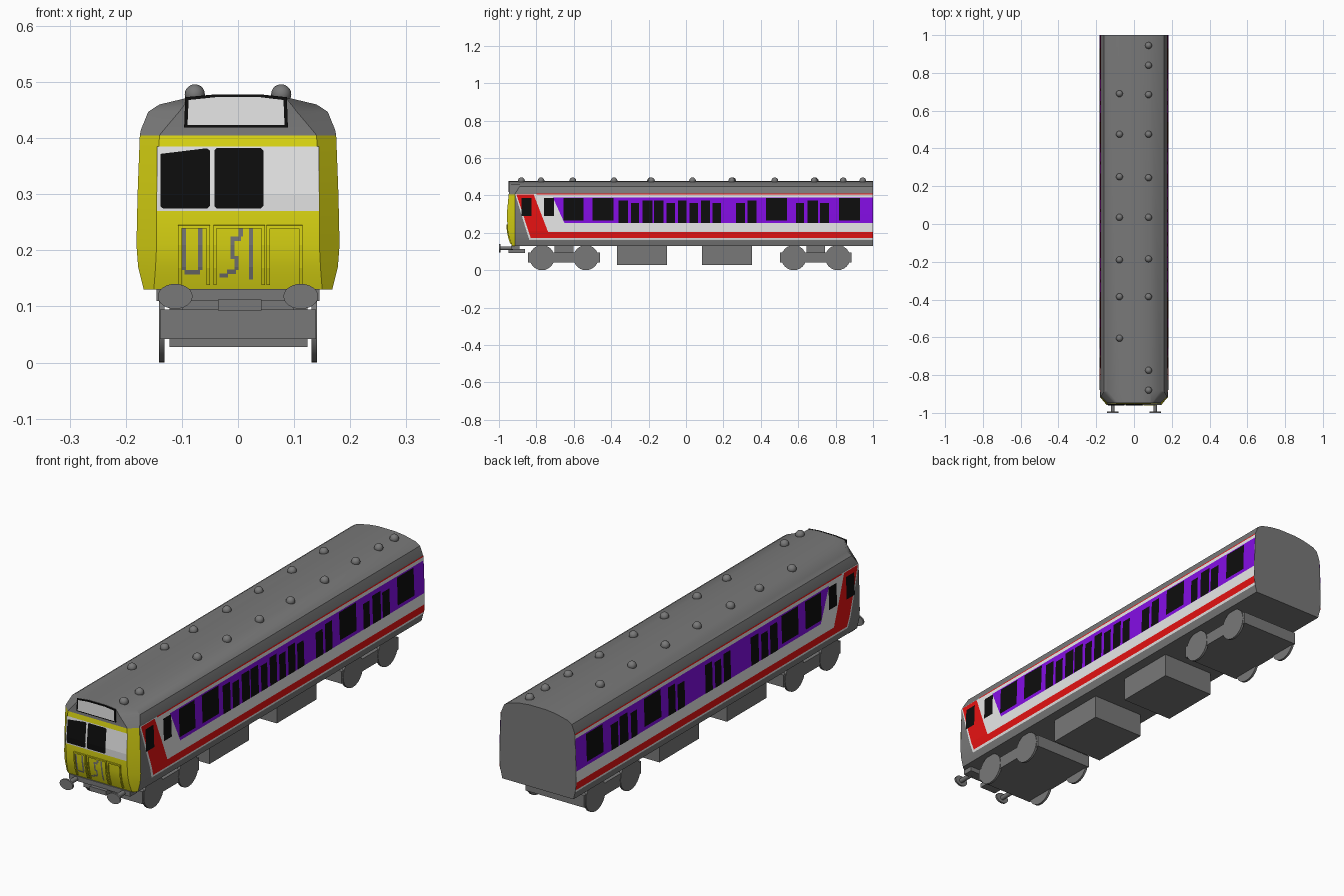
import bpy, bmesh, math
from mathutils import Vector

if "Cube" in bpy.data.objects:
    bpy.data.objects.remove(bpy.data.objects["Cube"])

def material(name, rgb):
    m = bpy.data.materials.new(name)
    m.diffuse_color = (*rgb, 1)
    m.use_nodes = True
    m.node_tree.nodes["Principled BSDF"].inputs["Base Color"].default_value = m.diffuse_color
    return m

GREY = material("grey", (.19, .19, .19))
YELLOW = material("yellow", (.75, .71, .007))
WHITE = material("white", (.8, .8, .8))
RED = material("red", (.8, .006, .006))
PURPLE = material("purple", (.23, .004, .78))
BLACK = material("black", (.004, .004, .004))

def finish(name, bm, mats, smooth=None):
    me = bpy.data.meshes.new(name)
    bm.to_mesh(me)
    bm.free()
    ob = bpy.data.objects.new(name, me)
    bpy.context.collection.objects.link(ob)
    for m in mats:
        me.materials.append(m)
    if smooth:
        bpy.ops.object.select_all(action='DESELECT')
        ob.select_set(True)
        bpy.context.view_layer.objects.active = ob
        bpy.ops.object.shade_smooth_by_angle(angle=math.radians(smooth))
    return ob

# Body rows: side x, z, front x, front y, side y where the nose begins
ROWS = [(.168, .130, .150, -.930, -.915), (.178, .170, .147, -.945, -.915),
        (.181, .210, .145, -.953, -.915), (.179, .300, .145, -.958, -.915),
        (.175, .405, .140, -.948, -.915), (.173, .415, .132, -.947, -.910),
        (.160, .447, .105, -.947, -.890), (.140, .460, .095, -.947, -.885),
        (.085, .473, .085, -.947, -.880), (.040, .478, .040, -.947, -.880)]

def lookup(z, col):
    for a, b in zip(ROWS, ROWS[1:]):
        if z <= b[1]:
            t = max(0, (z - a[1]) / (b[1] - a[1]))
            return a[col] + t * (b[col] - a[col])
    return ROWS[-1][col]

# Body shell with tapered cab nose
bm = bmesh.new()
rings = [[bm.verts.new(p) for p in ((-xs, 1, z), (-xs, ys, z), (-xf, yf, z),
                                    (xf, yf, z), (xs, ys, z), (xs, 1, z))]
         for xs, z, xf, yf, ys in ROWS]
for r, (a, b) in enumerate(zip(rings, rings[1:])):
    for c in range(6):
        d = (c + 1) % 6
        f = bm.faces.new((a[c], a[d], b[d], b[c]))
        f.material_index = 1 if c in (1, 2, 3) and r < 4 else 0
bm.faces.new(rings[0])
bm.faces.new(rings[-1])
bmesh.ops.recalc_face_normals(bm, faces=bm.faces)
finish("body_shell", bm, [GREY, YELLOW], 25)

def plates(name, polys, mat, side, lift, thick=0):
    """Flat polygons (u, z) wrapped on the body; side is -1/1, or 0 for the nose."""
    bm = bmesh.new()
    for poly in polys:
        bm.faces.new([bm.verts.new((0, u, z) if side else (u, 0, z)) for u, z in poly])
    for row in ROWS:
        bmesh.ops.bisect_plane(bm, geom=bm.verts[:] + bm.edges[:] + bm.faces[:],
                               plane_co=(0, 0, row[1]), plane_no=(0, 0, 1))
    for v in bm.verts:
        if side:
            v.co.x = side * (lookup(v.co.z, 0) + lift)
        else:
            v.co.y = lookup(v.co.z, 3) - lift
    bm.normal_update()
    out = Vector((side, 0, 0)) if side else Vector((0, -1, 0))
    bmesh.ops.reverse_faces(bm, faces=[f for f in bm.faces if f.normal.dot(out) < 0])
    ob = finish(name, bm, [mat])
    if thick:
        mod = ob.modifiers.new("thickness", 'SOLIDIFY')
        mod.thickness = thick
        mod.offset = 1
    return ob

def rect(u0, u1, z0, z1):
    return [(u0, z0), (u1, z0), (u1, z1), (u0, z1)]

# Side livery and windows
BIG = [(-.655, -.548), (-.5, -.388), (.427, .54), (.818, .93)]
TALL = [(-.36, -.31), (-.232, -.18), (-.172, -.12), (-.043, .004), (.08, .128),
        (.33, .378), (.65, .705)]
LOW = [(-.295, -.25), (-.103, -.06), (.02, .063), (.142, .187), (.267, .315),
       (.588, .63), (.717, .765)]
LEFT_BLANKS = (-.172, -.103, .142)      # windows missing on the left side
for side, tag in ((1, "right"), (-1, "left")):
    plates(tag + "_white_band", [[(-.914, .408), (-.838, .162), (1, .162), (1, .408)]],
           WHITE, side, .0008)
    plates(tag + "_purple_band", [[(-.712, .39), (-.65, .252), (1, .252), (1, .39)]],
           PURPLE, side, .0018)
    plates(tag + "_red_stripes", [
        [(-.907, .406), (-.83, .172), (-.725, .172), (-.815, .406)],
        [(-.738, .204), (-.725, .172), (1, .172), (1, .204)],
        rect(-.8, 1, .405, .410)], RED, side, .0018)
    wins = [rect(*w, .29, .385) for w in ((-.88, -.825), (-.76, -.707))]
    wins += [rect(*w, .267, .385) for w in BIG]
    for group, top in ((TALL, .372), (LOW, .36)):
        wins += [rect(*w, .252, top) for w in group
                 if side > 0 or w[0] not in LEFT_BLANKS]
    plates(tag + "_windows", wins, BLACK, side, .0028)

# Cab front: white band, windscreens, route box
plates("front_white_band", [rect(-.144, .144, .27, .385)], WHITE, 0, .001)
plates("windscreens", [
    [(-.138, .278), (-.134, .275), (-.054, .275), (-.05, .279), (-.05, .378),
     (-.056, .382), (-.138, .372)],
    [(-.042, .279), (-.038, .275), (.041, .275), (.045, .279), (.045, .378),
     (.041, .382), (-.038, .382), (-.042, .378)]], BLACK, 0, .002)
plates("route_box_frame", [[(-.096, .419), (.089, .419), (.087, .473), (.04, .478),
                            (-.04, .478), (-.094, .473)]], BLACK, 0, .002, .004)
plates("route_box_panel", [[(-.090, .423), (.083, .423), (.081, .468), (.04, .473),
                            (-.04, .473), (-.088, .468)]], WHITE, 0, .0068)

# Cab front: ribs round the lower panels, and hanging hoses
ribs = [rect(x, x + .006, .14, .245) for x in (-.107, -.056, -.044, .042, .051, .109)]
ribs += [rect(-.101, -.056, .239, .245), rect(-.038, .042, .239, .245),
         rect(.057, .109, .239, .245)]
plates("front_ribs", ribs, YELLOW, 0, 0, .005)
hoses = [rect(-.1, -.093, .165, .243), rect(-.071, -.063, .165, .243),
         rect(-.095, -.068, .157, .165), rect(.001, .009, .225, .243),
         rect(-.013, .005, .217, .225), rect(-.013, -.006, .185, .217),
         rect(-.006, .001, .165, .19), rect(-.02, -.004, .158, .166),
         rect(-.033, -.018, .152, .159), rect(.02, .027, .148, .243)]
plates("front_hoses", hoses, GREY, 0, .002)

def box(name, x0, x1, y0, y1, z0, z1):
    bm = bmesh.new()
    bmesh.ops.create_cube(bm, size=1)
    for v in bm.verts:
        v.co = ((x0 + x1) / 2 + v.co.x * (x1 - x0), (y0 + y1) / 2 + v.co.y * (y1 - y0),
                (z0 + z1) / 2 + v.co.z * (z1 - z0))
    return finish(name, bm, [GREY])

def cylinder(name, centre, r, depth, axis, squash=1):
    bm = bmesh.new()
    bmesh.ops.create_cone(bm, cap_ends=True, segments=24, radius1=r, radius2=r, depth=depth)
    for v in bm.verts:
        a, b, c = v.co
        v.co = Vector((c, a, b) if axis == 'X' else (a, -c, b * squash)) + Vector(centre)
    bmesh.ops.recalc_face_normals(bm, faces=bm.faces)
    return finish(name, bm, [GREY], 30)

# Bogies with wheels
for tag, y in (("front", -.6525), ("rear", .6935)):
    box(tag + "_bogie_frame", -.139, .139, y - .192, y + .192, .042, .095)
    box(tag + "_bogie_pivot", -.1, .1, y - .05, y + .05, .095, .132)
    for dy in (-.1175, .1175):
        for x in (-.136, .136):
            cylinder(tag + "_wheel", (x, y + dy, .067), .067, .01, 'X')

# Underfloor equipment boxes
box("front_equipment_box", -.122, .124, -.37, -.102, .028, .132)
box("rear_equipment_box", -.122, .124, .085, .353, .028, .132)

# Buffer beam, coupling and buffers
box("buffer_beam", -.145, .145, -.935, -.89, .11, .131)
box("coupling", -.036, .042, -.95, -.86, .093, .112)
for x in (-.112, .112):
    cylinder("buffer_shaft", (x, -.96, .118), .01, .07, 'Y')
    cylinder("buffer_head", (x, -.996, .118), .031, .008, 'Y', .72)

# Roof ventilators
VENTS = [(.077, y) for y in (.945, .84, .685, .475, .245, .035, -.185, -.385, -.775, -.88)]
VENTS += [(-.077, y) for y in (.69, .475, .25, .035, -.19, -.385, -.605)]
for x, y in VENTS:
    bm = bmesh.new()
    bmesh.ops.create_uvsphere(bm, u_segments=16, v_segments=10, radius=.018)
    bmesh.ops.translate(bm, verts=bm.verts, vec=(x, y, .478))
    finish("roof_vent", bm, [GREY], 40)
